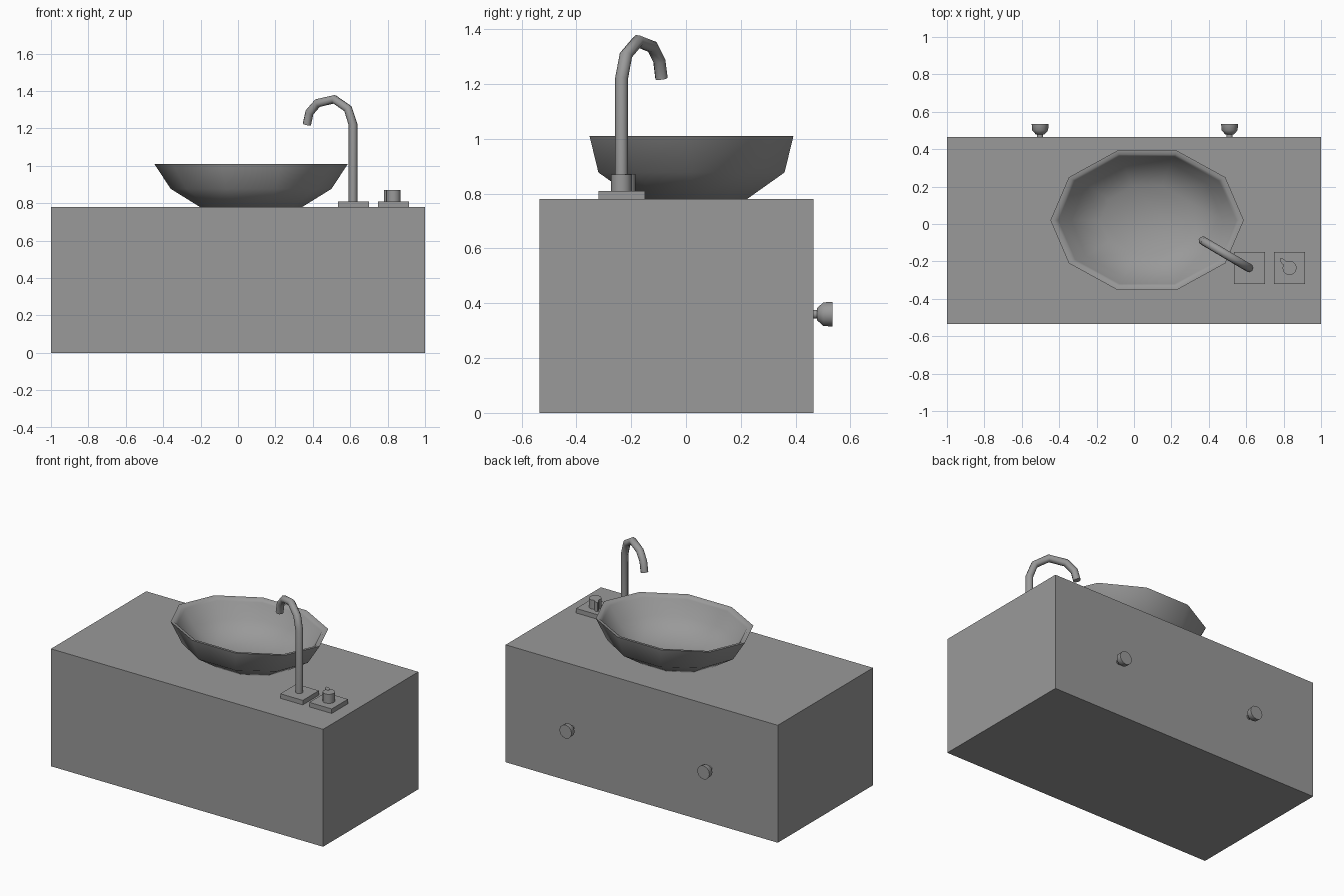
import bpy, bmesh
from math import sin, cos, pi, radians
from mathutils import Matrix

if "Cube" in bpy.data.objects:
    bpy.data.objects.remove(bpy.data.objects["Cube"])

# One dark grey for every part
grey = bpy.data.materials.new("dark_grey")
grey.diffuse_color = (0.32, 0.32, 0.32, 1)
grey.use_nodes = True
grey.node_tree.nodes["Principled BSDF"].inputs["Base Color"].default_value = grey.diffuse_color


def box(name, x0, x1, y0, y1, z0, z1):
    bpy.ops.mesh.primitive_cube_add(size=1, location=((x0+x1)/2, (y0+y1)/2, (z0+z1)/2))
    ob = bpy.context.object
    ob.name = name
    ob.scale = (x1-x0, y1-y0, z1-z0)
    bpy.ops.object.transform_apply(location=False, rotation=False, scale=True)
    ob.data.materials.append(grey)


def lathe(name, rings, sides, matrix, smooth=50):
    """Closed solid from a list of (x radius, y radius, height) rings."""
    bm = bmesh.new()
    loops = [[bm.verts.new((rx*cos(2*pi*i/sides), ry*sin(2*pi*i/sides), z))
              for i in range(sides)] for rx, ry, z in rings]
    for a, b in zip(loops, loops[1:]):
        for i in range(sides):
            j = (i+1) % sides
            bm.faces.new((a[i], a[j], b[j], b[i]))
    bm.faces.new(loops[0][::-1])
    bm.faces.new(loops[-1])
    bmesh.ops.transform(bm, matrix=matrix, verts=bm.verts)
    me = bpy.data.meshes.new(name)
    bm.to_mesh(me)
    bm.free()
    ob = bpy.data.objects.new(name, me)
    bpy.context.collection.objects.link(ob)
    finish(ob, smooth)


def finish(ob, angle):
    bpy.ops.object.select_all(action='DESELECT')
    ob.select_set(True)
    bpy.context.view_layer.objects.active = ob
    if ob.type != 'MESH':
        bpy.ops.object.convert(target='MESH')
    ob = bpy.context.object
    bpy.ops.object.shade_smooth_by_angle(angle=radians(angle))
    ob.data.materials.clear()
    ob.data.materials.append(grey)


# Cabinet and the two square fitting plates
box("cabinet", -1, 1, -0.535, 0.465, 0, 0.78)
box("faucet_plate", 0.535, 0.70, -0.32, -0.15, 0.78, 0.81)
box("handle_plate", 0.748, 0.913, -0.32, -0.15, 0.78, 0.81)

# Ten-sided oval basin: outer wall, thin rim, hollow inside
lathe("basin", [(0.27, 0.21, 0.778), (0.43, 0.357, 0.877), (0.517, 0.391, 1.01),
                (0.495, 0.37, 1.008), (0.475, 0.358, 0.992),
                (0.405, 0.325, 0.89), (0.25, 0.19, 0.803)],
      10, Matrix.Translation((0.07, 0.02, 0)))

# Drawer knobs on the back face
for name, x in (("knob_left", -0.502), ("knob_right", 0.511)):
    prof = [(0.016, 0), (0.016, 0.013), (0.022, 0.013), (0.043, 0.036), (0.045, 0.07)]
    lathe(name, [(r, r, h) for r, h in prof], 12,
          Matrix.Translation((x, 0.465, 0.36)) @ Matrix.Rotation(-pi/2, 4, 'X'))

# Turning handle with its small side nub overlapping it
lathe("handle", [(0.038, 0.038, 0.80), (0.038, 0.038, 0.87)], 12,
      Matrix.Translation((0.832, -0.235, 0)))
lathe("handle_nub", [(0.026, 0.013, 0.80), (0.026, 0.013, 0.871)], 8,
      Matrix.Translation((0.799, -0.203, 0)) @ Matrix.Rotation(-pi/4, 4, 'Z'))

# Goose-neck faucet, turned diagonally towards the basin
path = [(0.615, 0.80), (0.615, 1.22), (0.588, 1.305), (0.515, 1.356),
        (0.425, 1.335), (0.382, 1.285), (0.368, 1.22)]
cu = bpy.data.curves.new("faucet", 'CURVE')
cu.dimensions = '3D'
cu.bevel_depth = 0.0235
cu.bevel_resolution = 2
cu.use_fill_caps = True
sp = cu.splines.new('POLY')
sp.points.add(len(path)-1)
for p, (x, z) in zip(sp.points, path):
    p.co = (x, -0.235 + (0.615-x)*0.59, z, 1)
faucet = bpy.data.objects.new("faucet", cu)
bpy.context.collection.objects.link(faucet)
finish(faucet, 60)
